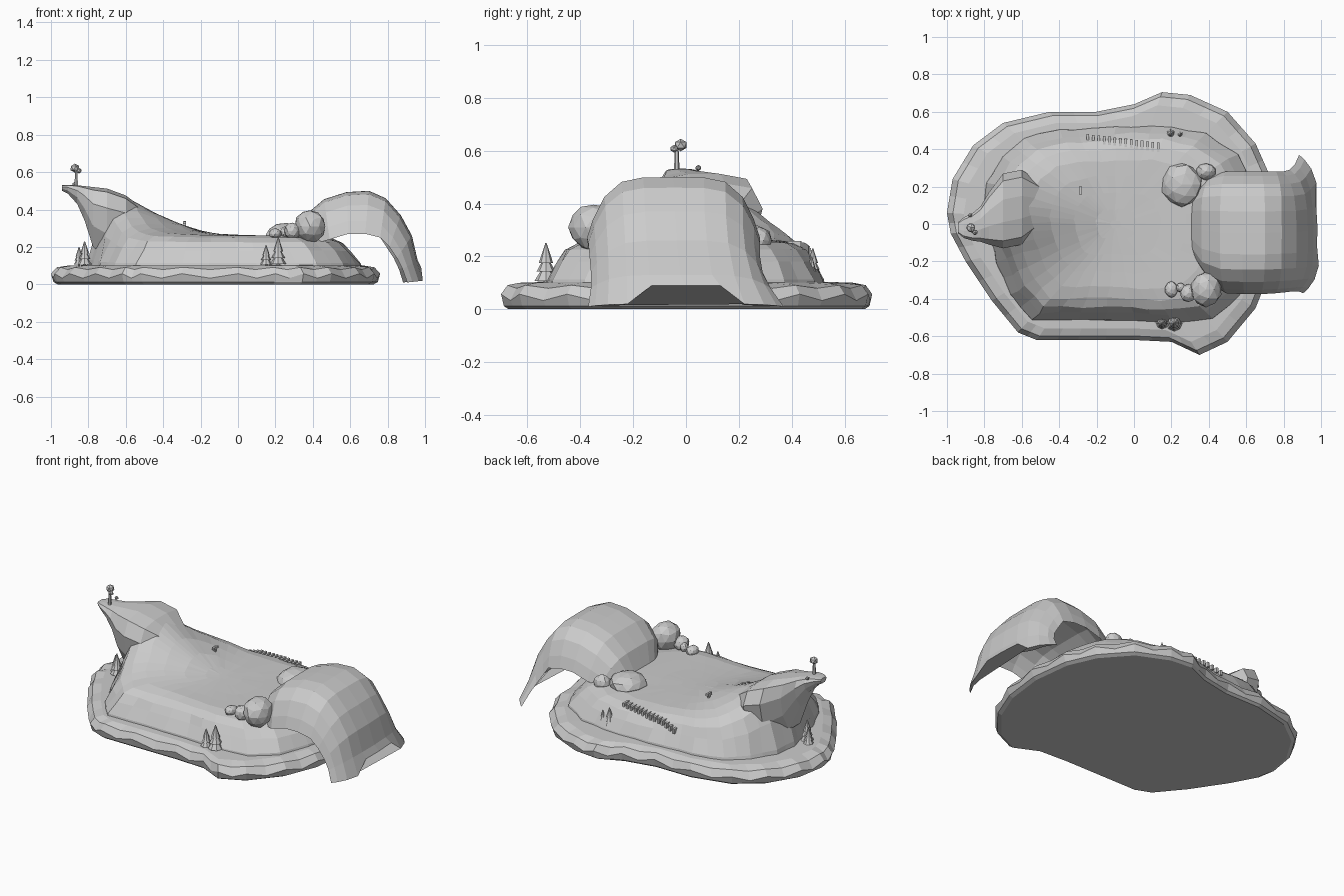
import bpy, bmesh, math, random
from mathutils import Vector
from mathutils.bvhtree import BVHTree

if "Cube" in bpy.data.objects:
    bpy.data.objects.remove(bpy.data.objects["Cube"])

random.seed(4)


def finish(name, bm):
    bmesh.ops.recalc_face_normals(bm, faces=bm.faces[:])
    me = bpy.data.meshes.new(name)
    bm.to_mesh(me)
    bm.free()
    ob = bpy.data.objects.new(name, me)
    bpy.context.collection.objects.link(ob)
    return ob


def loft(name, rings):
    """Skin equal-length closed rings and cap both ends."""
    bm = bmesh.new()
    vs = [[bm.verts.new(p) for p in r] for r in rings]
    n = len(vs[0])
    for a, b in zip(vs, vs[1:]):
        for i in range(n):
            j = (i + 1) % n
            bm.faces.new((a[i], a[j], b[j], b[i]))
    bm.faces.new(vs[0])
    bm.faces.new(vs[-1])
    return finish(name, bm)


def interp(pts, x):
    if x <= pts[0][0]:
        return pts[0][1]
    for (x0, y0), (x1, y1) in zip(pts, pts[1:]):
        if x <= x1:
            return y0 + (y1 - y0) * (x - x0) / (x1 - x0)
    return pts[-1][1]


def scaled(outline, s, cx=-0.1):
    return [(cx + (x - cx) * s, y * s) for x, y in outline]


def midpoints(outline):
    out = []
    for a, b in zip(outline, outline[1:] + outline[:1]):
        out += [a, ((a[0] + b[0]) / 2, (a[1] + b[1]) / 2)]
    return out


# Island base slab with a chipped rim
base = midpoints([(-1, .06), (-.97, .24), (-.86, .42), (-.7, .54), (-.45, .6), (-.2, .6), (0, .64),
                  (.15, .705), (.3, .69), (.5, .6), (.65, .43), (.73, .25), (.76, 0), (.73, -.25),
                  (.65, -.45), (.5, -.63), (.35, -.7), (.2, -.63), (0, -.62), (-.3, -.62),
                  (-.52, -.62), (-.62, -.58), (-.76, -.41), (-.9, -.2), (-.98, -.05)])
rings = []
for s, z, chip in ((.96, 0, 0), (.985, .012, 0), (1, .045, .012), (.965, .085, .006), (.9, .1, 0), (.7, .105, 0)):
    rings.append([(x, y, z + chip * (-1) ** i) for i, (x, y) in enumerate(scaled(base, s))])
loft("island_base", rings)

# Hill: plateau rising to a peak at the left
hill = midpoints([(-.8, .08), (-.78, .22), (-.7, .36), (-.58, .46), (-.4, .5), (-.2, .51), (0, .52),
                  (.2, .52), (.38, .48), (.55, .37), (.63, .2), (.66, 0), (.63, -.2), (.56, -.38),
                  (.42, -.5), (.2, -.53), (0, -.51), (-.3, -.51), (-.54, -.51), (-.66, -.38),
                  (-.73, -.2), (-.77, -.06)])
ridge = [(-.65, .5), (-.6, .47), (-.5, .41), (-.4, .36), (-.3, .32), (-.2, .285), (-.1, .27), (.1, .26), (.4, .27), (.6, .25)]


def height(x, y):
    return .26 + (interp(ridge, x) - .26) * math.exp(-((y - .08) / .3) ** 2)


rings = [[(x, y, .06) for x, y in scaled(hill, 1.02)]]
for s, f in ((1, .08), (.93, .5), (.87, .78), (.78, .93), (.66, 1), (.5, 1), (.32, 1), (.15, 1), (.04, 1)):
    ring = []
    for x, y in scaled(hill, s):
        x += random.uniform(-.006, .006)
        y += random.uniform(-.006, .006)
        ring.append((x, y, .1 + (height(x, y) - .1) * f))
    rings.append(ring)
hill_ob = loft("hill", rings)
tree_bvh = BVHTree.FromPolygons([v.co for v in hill_ob.data.vertices],
                                [p.vertices[:] for p in hill_ob.data.polygons])


def ground(x, y):
    hit = tree_bvh.ray_cast(Vector((x, y, 2)), Vector((0, 0, -1)))[0]
    return hit.z if hit else .1


# Overhanging cliff prow: x, y centre, half width, top, bottom
rings = []
for x, yc, hw, zt, zb in ((-.94, -.02, .03, .53, .5), (-.91, -.02, .055, .532, .485), (-.86, -.015, .075, .53, .43),
                          (-.82, 0, .095, .525, .34), (-.775, .03, .14, .52, .2), (-.7, .07, .2, .512, .14),
                          (-.6, .09, .2, .475, .14), (-.5, .1, .12, .40, .16)):
    h = zt - zb
    prof = ((-1, .72), (-.8, .95), (-.3, 1), (.3, 1), (.8, .95), (1, .72), (.85, .35), (.4, 0), (-.4, 0), (-.85, .35))
    rings.append([(x, yc + u * hw, zb + v * h) for u, v in prof])
loft("cliff_prow", rings)

# Waterfall: arched shell, (outer x, z, inner x, z, y min, y max) per station
stations = ((.30, .25, .34, .22, -.2, .2), (.36, .37, .42, .22, -.32, .26), (.46, .455, .49, .24, -.37, .28),
            (.58, .493, .59, .27, -.375, .28), (.70, .5, .68, .27, -.375, .28), (.79, .46, .76, .25, -.37, .28),
            (.87, .37, .81, .2, -.365, .28), (.93, .26, .85, .14, -.36, .29), (.96, .13, .88, .08, -.36, .32),
            (.995, .02, .905, .01, -.37, .37))
us = [-1, -.93, -.8, -.6, -.35, 0, .35, .6, .8, .93, 1]
rings = []
for k, (xo, zo, xi, zi, y0, y1) in enumerate(stations):
    def point(u, depth):
        t = (1 - abs(u) ** 5) * depth
        y = y0 + (y1 - y0) * (u + 1) / 2
        z = zi + (zo - zi) * t
        x = xi + (xo - xi) * t - (.06 * max(0, y) if k > 5 else 0)
        if k == len(stations) - 1 and abs(y) < .16:
            z += .07
            x -= .015
        return (x, y, z)
    rings.append([point(u, 1) for u in us] + [point(u, .6) for u in reversed(us[1:-1])])
loft("waterfall", rings)


# Boulders
def rock(name, loc, size, sub=2):
    bm = bmesh.new()
    bmesh.ops.create_icosphere(bm, subdivisions=sub, radius=1)
    for v in bm.verts:
        v.co *= random.uniform(.93, 1.04)
        v.co = Vector(c * s for c, s in zip(v.co, size)) + Vector(loc)
    finish(name, bm)


for i, (loc, size) in enumerate((((.385, -.35, .31), (.085, .095, .09)), ((.255, .21, .265), (.11, .12, .065)),
                                 ((.29, -.37, .285), (.045, .05, .045)), ((.2, -.35, .27), (.035, .045, .03)),
                                 ((.385, .28, .26), (.055, .045, .05)), ((.25, -.34, .28), (.025, .025, .03)))):
    rock(f"boulder_{i}", loc, size)
rock("prow_pebble", (-.875, .047, .535), (.012, .012, .012), 1)


# Conifers: trunk and three stacked cones
def cone(bm, x, y, z, r1, r2, h, n=8):
    res = bmesh.ops.create_cone(bm, cap_ends=True, segments=n, radius1=r1, radius2=r2, depth=h)
    bmesh.ops.translate(bm, verts=res["verts"], vec=(x, y, z + h / 2))


def conifer(name, x, y, z, h):
    bm = bmesh.new()
    cone(bm, x, y, z - .02, h * .06, h * .06, h * .3)
    for a, r, d in ((.05, .29, .42), (.28, .24, .4), (.5, .18, .5)):
        cone(bm, x, y, z + a * h, r * h, r * h * .1, d * h)
    finish(name, bm)


for i, t in enumerate(((.15, -.53, .1, .11), (.215, -.53, .1, .15), (.195, .48, .12, .11), (.245, .475, .12, .08),
                       (-.82, -.03, .1, .13), (-.85, .0, .1, .1))):
    conifer(f"conifer_{i}", *t)

# Round tree on the prow tip
bm = bmesh.new()
cone(bm, -.865, -.035, .52, .011, .007, .09, 6)
finish("round_tree_trunk", bm)
rock("round_tree_crown", (-.873, -.02, .622), (.026, .026, .024), 1)
rock("round_tree_small_crown", (-.85, -.045, .607), (.016, .016, .015), 1)


# Stairs down the back flank and a small marker on the slope
def box(name, loc, size):
    bm = bmesh.new()
    bmesh.ops.create_cube(bm, size=1)
    bmesh.ops.scale(bm, verts=bm.verts, vec=size)
    bmesh.ops.translate(bm, verts=bm.verts, vec=loc)
    finish(name, bm)


for i in range(14):
    x = .13 - i * .029
    y = .41 + i * .0035
    box(f"step_{i}", (x, y, ground(x, y) - .004), (.014, .05, .03))
z = ground(-.285, .18)
box("marker_post", (-.285, .18, z + .008), (.012, .012, .045))
box("marker_board", (-.285, .18, z + .022), (.016, .042, .014))
